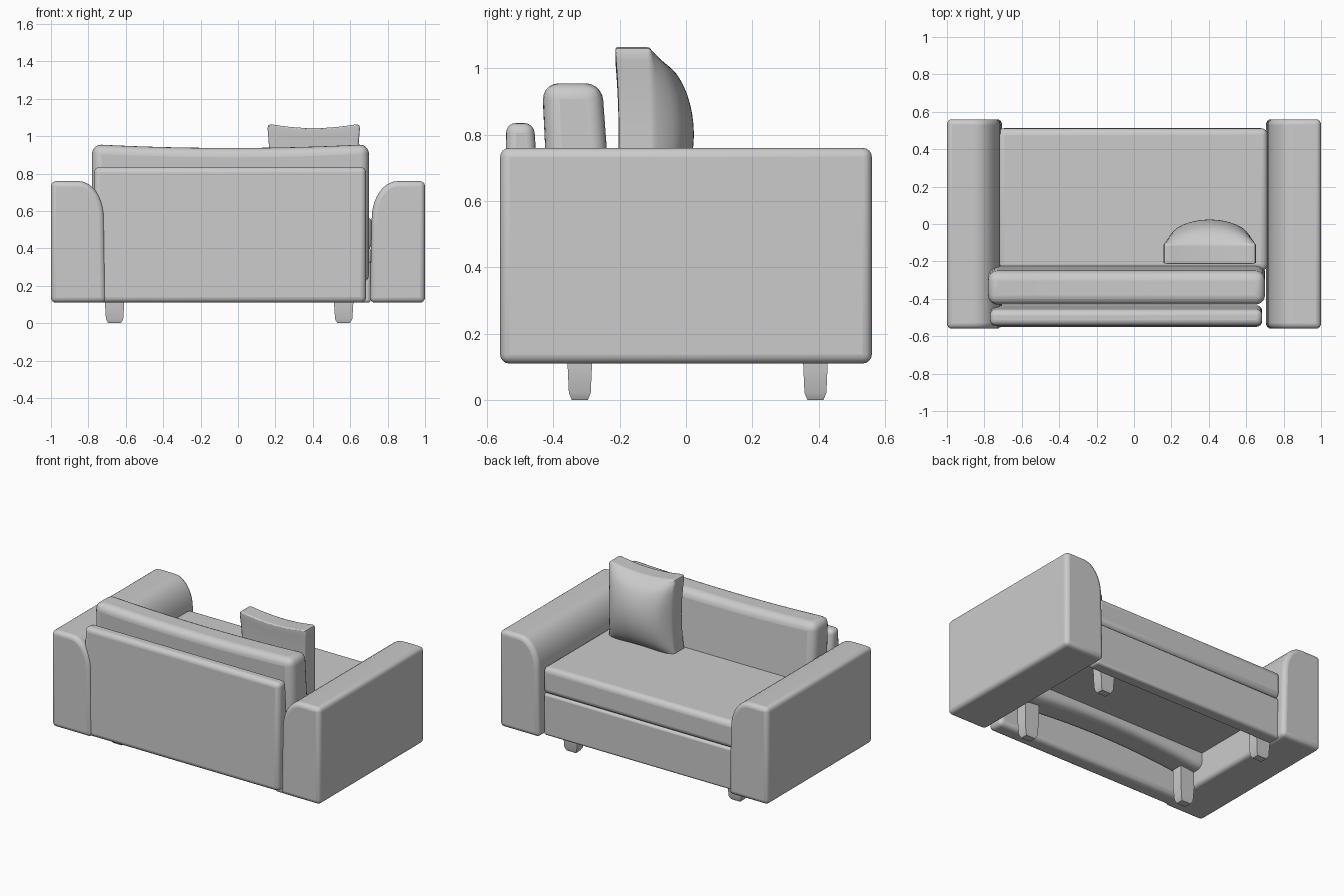
import bpy, bmesh, math

if "Cube" in bpy.data.objects:
    bpy.data.objects.remove(bpy.data.objects["Cube"])


def finish(bm, name, bevel=0.0, segs=4, subsurf=0):
    bmesh.ops.recalc_face_normals(bm, faces=bm.faces)
    me = bpy.data.meshes.new(name)
    bm.to_mesh(me)
    bm.free()
    ob = bpy.data.objects.new(name, me)
    bpy.context.collection.objects.link(ob)
    if bevel:
        m = ob.modifiers.new("soft_edges", 'BEVEL')
        m.width, m.segments = bevel, segs
        m.limit_method, m.angle_limit = 'ANGLE', math.radians(35)
    if subsurf:
        m = ob.modifiers.new("smooth", 'SUBSURF')
        m.levels = m.render_levels = subsurf
    bpy.ops.object.select_all(action='DESELECT')
    ob.select_set(True)
    bpy.context.view_layer.objects.active = ob
    bpy.ops.object.shade_smooth_by_angle(angle=math.radians(40))
    return ob


def prism(name, profile, axis, lo, hi, bevel, segs=4):
    """Extrude a 2D profile (a, z) along the x or y axis."""
    bm = bmesh.new()
    pt = (lambda a, z, t: (a, t, z)) if axis == 'y' else (lambda a, z, t: (t, a, z))
    face = bm.faces.new([bm.verts.new(pt(a, z, lo)) for a, z in profile])
    res = bmesh.ops.extrude_face_region(bm, geom=[face])
    d = pt(0, 0, hi - lo)
    bmesh.ops.translate(bm, vec=d, verts=[v for v in res["geom"] if isinstance(v, bmesh.types.BMVert)])
    return finish(bm, name, bevel, segs)


def box(name, x, y, z, bevel, segs=4):
    return prism(name, [(y[0], z[0]), (y[1], z[0]), (y[1], z[1]), (y[0], z[1])],
                 'x', x[0], x[1], bevel, segs)


# Arms, with a large rounding on the inner top edge
arc = [(0.855 - 0.14 * math.sin(a), 0.56 + 0.2 * math.cos(a))
       for a in [i * math.pi / 20 for i in range(11)]]
arm = [(0.705, 0.11), (1.0, 0.11), (1.0, 0.76)] + arc
for side, s in (("left", -1), ("right", 1)):
    prism(side + "_arm", [(s * a, z) for a, z in arm], 'y', -0.56, 0.56, 0.028)

# Rear panel
prism("rear_panel", [(-0.55, 0.11), (-0.435, 0.11), (-0.435, 0.5), (-0.458, 0.835), (-0.542, 0.835)],
      'x', -0.77, 0.685, 0.03)

# Back cushion, leaning sides, slightly sagging top and arched bottom
bm = bmesh.new()
rings = []
for i in range(13):
    u = i / 6 - 1
    top = 0.937 + 0.02 * u * u
    low = 0.26 - 0.05 * u * u
    sec = [(-0.4, low), (-0.2, low), (-0.253, top), (-0.433, top)]
    rings.append([bm.verts.new((-0.04 + 0.74 * u, y, z)) for y, z in sec])
for a, b in zip(rings, rings[1:]):
    for k in range(4):
        bm.faces.new((a[k], a[(k + 1) % 4], b[(k + 1) % 4], b[k]))
bm.faces.new(rings[0])
bm.faces.new(rings[-1])
finish(bm, "back_cushion", 0.05, 5)

# Seat: cushion, deck below it and front rail
box("seat_cushion", (-0.73, 0.715), (-0.25, 0.512), (0.39, 0.57), 0.035)
box("seat_deck", (-0.72, 0.71), (-0.22, 0.48), (0.32, 0.4), 0.01, 2)
box("seat_rail", (-0.72, 0.71), (0.42, 0.505), (0.11, 0.39), 0.015, 3)

# Tapered square legs with a chamfered foot
for label, y, top in (("rear", -0.32, 0.24), ("seat_side", 0.39, 0.33)):
    for side, x in (("left", -0.66), ("right", 0.565)):
        bm = bmesh.new()
        prev = None
        for z, r in ((0, 0.024), (0.022, 0.033), (0.11, 0.037), (top, 0.038)):
            ring = [bm.verts.new((x + r * 1.4 * a, y + r * b, z))
                    for a, b in ((-1, -1), (1, -1), (1, 1), (-1, 1))]
            if prev:
                for k in range(4):
                    bm.faces.new((prev[k], prev[(k + 1) % 4], ring[(k + 1) % 4], ring[k]))
            else:
                bm.faces.new(ring)
            prev = ring
        bm.faces.new(prev)
        finish(bm, label + "_leg_" + side)

# Throw pillow: flat rear, domed front, pinched edges
bm = bmesh.new()
bmesh.ops.create_cube(bm, size=2)
bmesh.ops.subdivide_edges(bm, edges=bm.edges[:], cuts=11, use_grid_fill=True)
for v in bm.verts:
    u, w, h = v.co
    dome = max(0.0, (1 - u * u) * (1 - h * h)) ** 0.55
    t = (w + 1) / 2
    v.co = (0.405 + u * (0.25 - 0.015 * (1 - h * h)),
            -0.203 - 0.012 * h * h + t * (0.108 + 0.12 * dome),
            0.80 + h * (0.268 - 0.025 * (1 - u * u)))
finish(bm, "throw_pillow", subsurf=1)
